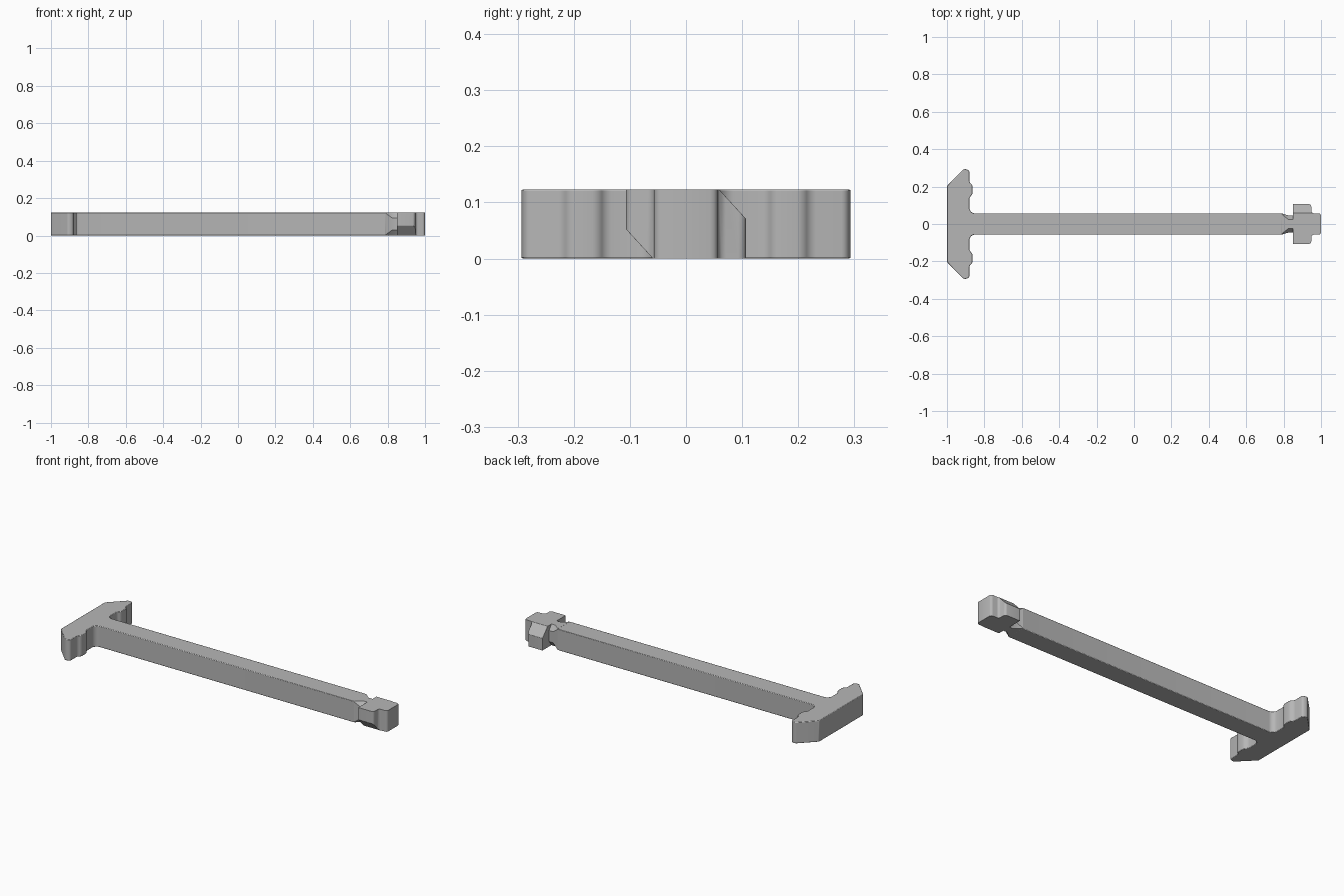
import bpy, bmesh
from math import radians

HEIGHT = 0.123
HALF = 0.057

if "Cube" in bpy.data.objects:
    bpy.data.objects.remove(bpy.data.objects["Cube"], do_unlink=True)

metal = bpy.data.materials.new("grey_metal")
metal.use_nodes = True
metal.diffuse_color = (0.47, 0.47, 0.47, 1)
metal.node_tree.nodes["Principled BSDF"].inputs["Base Color"].default_value = (0.47, 0.47, 0.47, 1)


def finish(bm, name, edge_width=0):
    bmesh.ops.recalc_face_normals(bm, faces=bm.faces)
    mesh = bpy.data.meshes.new(name)
    bm.to_mesh(mesh)
    bm.free()
    mesh.materials.append(metal)
    obj = bpy.data.objects.new(name, mesh)
    bpy.context.collection.objects.link(obj)
    if edge_width:
        bevel = obj.modifiers.new("soft_edges", "BEVEL")
        bevel.width = edge_width
        bevel.segments = 2
        bevel.angle_limit = radians(35)
    bpy.ops.object.select_all(action="DESELECT")
    obj.select_set(True)
    bpy.context.view_layer.objects.active = obj
    bpy.ops.object.shade_smooth_by_angle(angle=radians(35))
    return obj


def symmetric_prism(half_outline, radius, rounded):
    """Extrude a plan outline mirrored over y, rounding chosen upright edges."""
    outline = half_outline + [(x, -y) for x, y in reversed(half_outline)]
    bm = bmesh.new()
    base = bm.faces.new([bm.verts.new((x, y, 0)) for x, y in outline])
    top = bmesh.ops.extrude_face_region(bm, geom=[base])["geom"]
    for v in top:
        if isinstance(v, bmesh.types.BMVert):
            v.co.z = HEIGHT
    upright = [e for e in bm.edges
               if abs(e.verts[0].co.z - e.verts[1].co.z) > 0.1 and rounded(e.verts[0].co.x)]
    bmesh.ops.bevel(bm, geom=upright, offset=radius, segments=3, profile=0.5,
                    affect="EDGES", clamp_overlap=True)
    return bm


# T-shaped pull handle and long bar in one piece
bar = [(-1, 0.203), (-0.908, 0.296), (-0.88, 0.287), (-0.88, 0.222),
       (-0.863, 0.208), (-0.863, 0.157), (-0.88, 0.143), (-0.88, 0.075),
       (-0.862, HALF), (0.79, HALF)]
finish(symmetric_prism(bar, 0.01, lambda x: -0.95 < x < 0.5), "handle_and_bar", 0.003)

# Locking head with side lugs
head = [(0.85, 0.107), (0.948, 0.107), (0.948, HALF), (1.0, HALF)]
bm = symmetric_prism(head, 0.014, lambda x: x > 0.9)
# Opposite lugs are cut diagonally, one on top and one underneath
for side in (1, -1):
    z = HEIGHT if side > 0 else 0
    cut = bmesh.ops.bisect_plane(
        bm, geom=bm.verts[:] + bm.edges[:] + bm.faces[:],
        plane_co=(0, side * 0.059, z), plane_no=(0, side * 0.74, side * 0.68),
        clear_outer=True)
    rim = [e for e in cut["geom_cut"] if isinstance(e, bmesh.types.BMEdge)]
    bmesh.ops.holes_fill(bm, edges=rim, sides=0)
finish(bm, "locking_head", 0.002)

# Neck tapering from the bar into a chamfered waist
bm = bmesh.new()
rings = []
mid = HEIGHT / 2
for x, width, flat_y, flat_z in ((0.788, HALF, HALF - 0.003, mid - 0.003),
                                 (0.825, 0.046, 0.024, 0.032),
                                 (0.855, 0.046, 0.024, 0.032)):
    quarter = [(width, flat_z), (flat_y, mid)]
    section = (quarter + [(-y, z) for y, z in reversed(quarter)]
               + [(-y, -z) for y, z in quarter]
               + [(y, -z) for y, z in reversed(quarter)])
    rings.append([bm.verts.new((x, y, z + mid)) for y, z in section])
for a, b in zip(rings, rings[1:]):
    for i in range(8):
        j = (i + 1) % 8
        bm.faces.new((a[i], a[j], b[j], b[i]))
bm.faces.new(rings[0])
bm.faces.new(rings[-1])
finish(bm, "neck")
